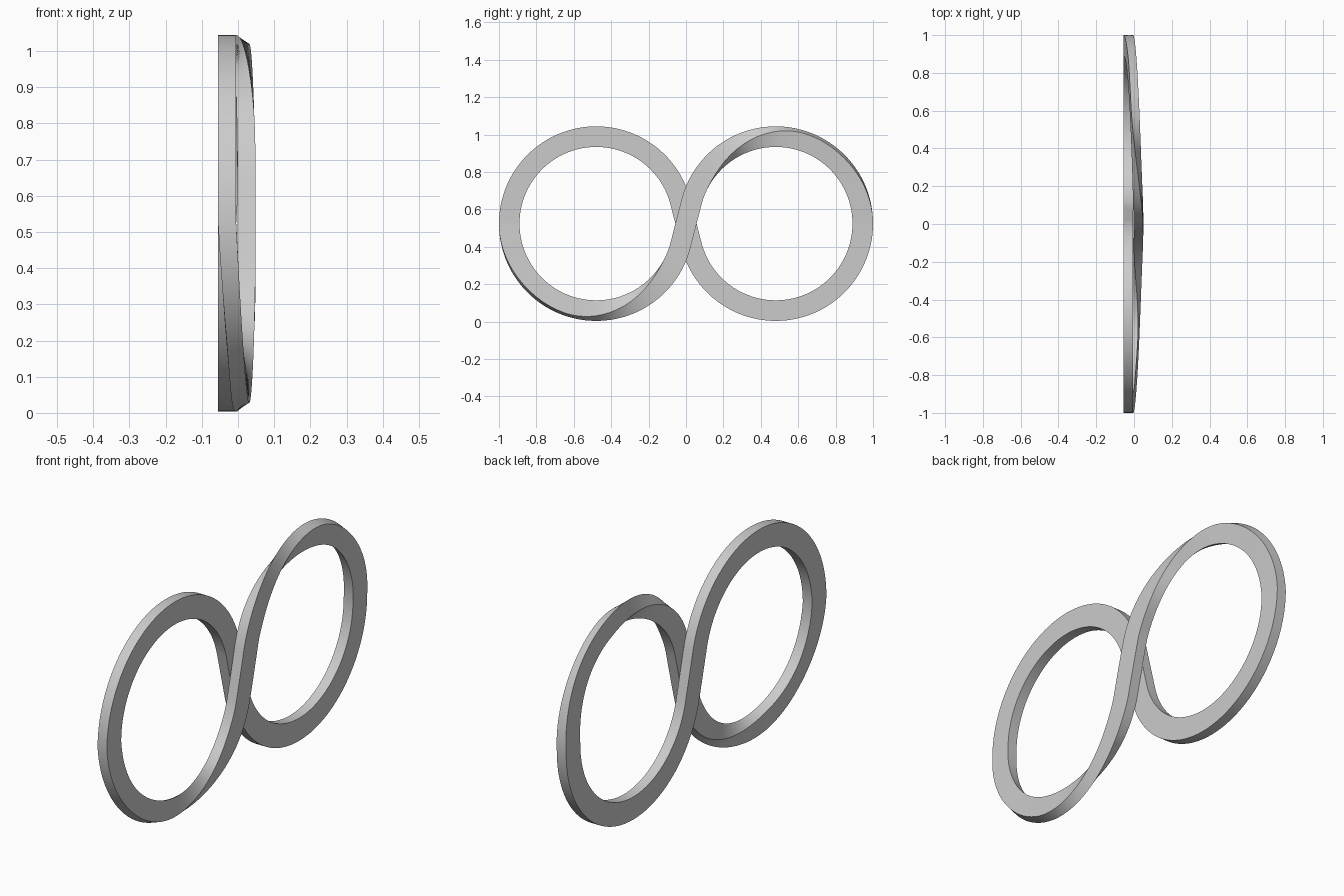
import bpy, bmesh, math

if "Cube" in bpy.data.objects:
    bpy.data.objects.remove(bpy.data.objects["Cube"])

R, C, ZC = 0.465, 0.48, 0.524      # loop radius, loop centre offset, height of centre
HW, HT, X0, RISE = 0.055, 0.025, -0.03, 0.054   # half width, half thickness, base x, lift
N = 96                             # steps per quarter of the figure eight
PHI = math.pi - math.acos(R / C)   # angle where the arc meets the straight crossing
ARC = R * PHI
TOTAL = ARC + math.sqrt(C * C - R * R)
CORNERS = [(1, 1), (1, -1), (-1, -1), (-1, 1)]


def smooth(a, b, v):
    u = min(1, max(0, (v - a) / (b - a)))
    return u * u * (3 - 2 * u)


def quarter(s):
    """Right end over the top to the crossing: point, normal, twist."""
    d = s * TOTAL
    a = min(d, ARC) / R
    over = max(0, d - ARC)
    n = (math.cos(a), math.sin(a))
    p = (C + R * n[0] - over * n[1], R * n[1] + over * n[0])
    deg = math.degrees(a)
    return p, n, 0.13 * smooth(0, 50, deg) + 0.87 * smooth(70, 155, deg)


def front(s):
    """Right end to left end; the second half is the first turned 180 degrees."""
    if s <= 1:
        return quarter(s)
    p, n, t = quarter(2 - s)
    return (-p[0], -p[1]), n, 2 - t


def ring(bm, p, n, x, twist):
    verts = []
    for k in range(4):
        i = math.floor(k - twist)
        f = (k - twist) - i
        a, b = CORNERS[i % 4], CORNERS[(i + 1) % 4]
        w = HW * (a[0] + (b[0] - a[0]) * f)
        h = HT * (a[1] + (b[1] - a[1]) * f)
        verts.append(bm.verts.new((x + h, p[0] + n[0] * w, ZC + p[1] + n[1] * w)))
    return verts


bm = bmesh.new()
rings = []
# Raised, twisting strand
for j in range(2 * N):
    s = j / N
    p, n, t = front(s)
    rings.append(ring(bm, p, n, X0 + RISE * math.sin(math.pi * s / 2), t))
# Flat return strand, mirrored in y
for j in range(2 * N):
    p, n, t = front(j / N)
    rings.append(ring(bm, (-p[0], p[1]), (n[0], -n[1]), X0, 2))
# Skin the rings; the last joins the first half a turn round
for j, r in enumerate(rings):
    last = j == len(rings) - 1
    q = rings[0] if last else rings[j + 1]
    sh = 2 if last else 0
    for k in range(4):
        k2 = (k + 1) % 4
        bm.faces.new((r[k], r[k2], q[(k2 + sh) % 4], q[(k + sh) % 4]))
bmesh.ops.recalc_face_normals(bm, faces=bm.faces)

mesh = bpy.data.meshes.new("twisted_infinity_band")
bm.to_mesh(mesh)
bm.free()
band = bpy.data.objects.new("twisted_infinity_band", mesh)
bpy.context.collection.objects.link(band)
bpy.context.view_layer.objects.active = band
band.select_set(True)
bpy.ops.object.shade_smooth_by_angle(angle=math.radians(30))
